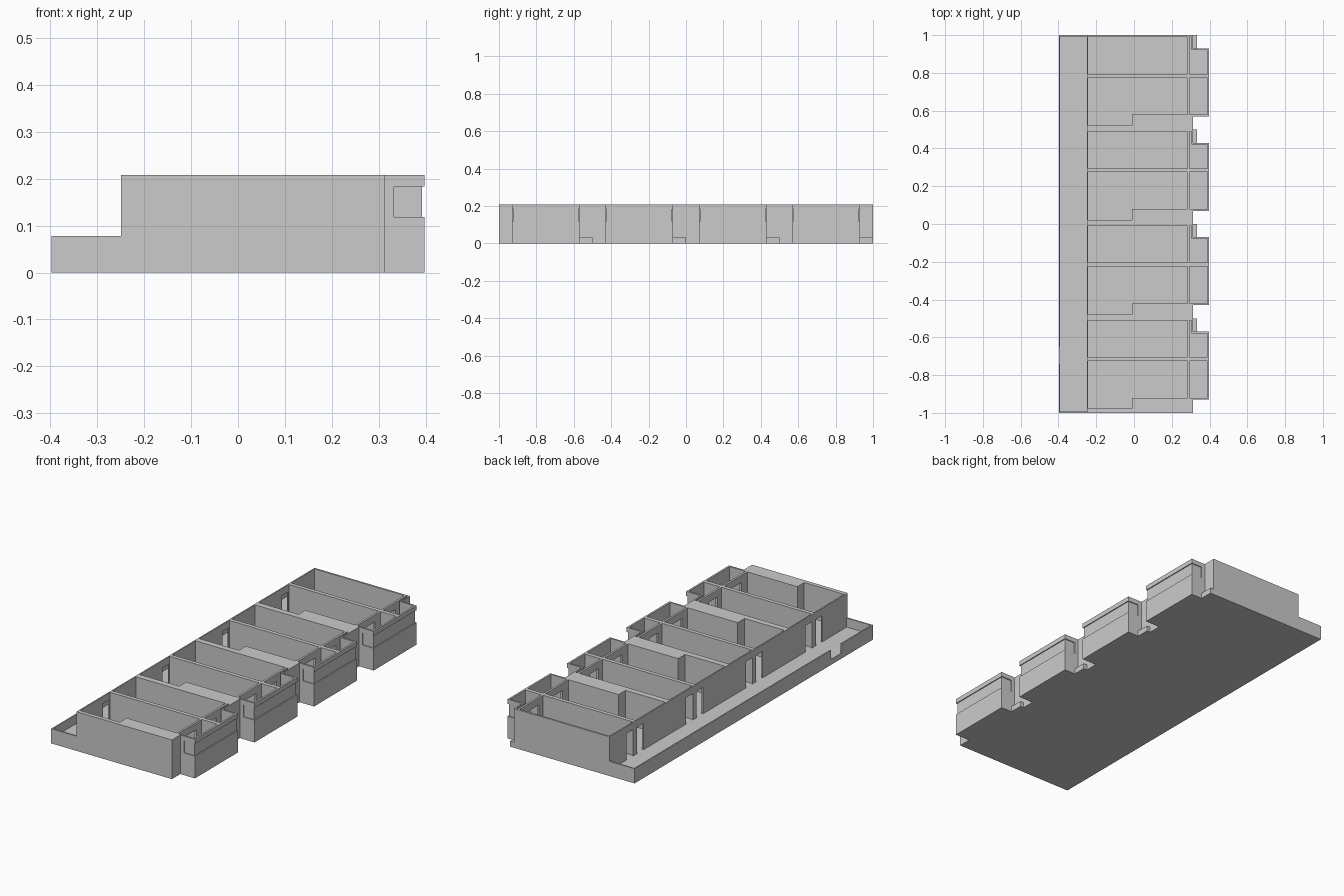
import bpy, bmesh

if "Cube" in bpy.data.objects:
    bpy.data.objects.remove(bpy.data.objects["Cube"])

UNITS = [1.0, 0.5, 0.0, -0.5]      # upper y edge of each dwelling
FLOOR, TOP = 0.03, 0.208
XB = 0.398                         # outer face of the bays


def make_object(name, bm):
    bmesh.ops.recalc_face_normals(bm, faces=bm.faces)
    mesh = bpy.data.meshes.new(name)
    bm.to_mesh(mesh)
    bm.free()
    ob = bpy.data.objects.new(name, mesh)
    bpy.context.collection.objects.link(ob)
    return ob


def prism(bm, outline, z0, z1):
    lower = [bm.verts.new((x, y, z0)) for x, y in outline]
    face = bm.faces.new(lower)
    ext = bmesh.ops.extrude_face_region(bm, geom=[face])
    up = [v for v in ext["geom"] if isinstance(v, bmesh.types.BMVert)]
    bmesh.ops.translate(bm, verts=up, vec=(0, 0, z1 - z0))


def box(bm, x0, x1, y0, y1, z0, z1):
    prism(bm, [(x0, y0), (x1, y0), (x1, y1), (x0, y1)], z0, z1)


def extruded(name, outline, z0, z1):
    bm = bmesh.new()
    prism(bm, outline, z0, z1)
    return make_object(name, bm)


def cut(target, bm, name):
    cutter = make_object(name, bm)
    cutter.hide_render = True
    mod = target.modifiers.new(name, 'BOOLEAN')
    mod.operation = 'DIFFERENCE'
    mod.solver = 'EXACT'
    mod.object = cutter
    bpy.context.view_layer.objects.active = target
    bpy.ops.object.modifier_apply(modifier=name)
    bpy.data.objects.remove(cutter, do_unlink=True)


def footprint(x_left, ledge):
    pts = [(x_left, 1.0)]
    for t in UNITS:
        pts += [(ledge, t), (ledge, t - 0.07), (XB, t - 0.07),
                (XB, t - 0.43), (0.312, t - 0.43)]
        if ledge != 0.312 or t == UNITS[-1]:
            pts.append((0.312, t - 0.5))
    # drop the collinear first point of later units when walls are flush
    if ledge == 0.312:
        pts = [p for p in pts if not (p[0] == ledge and p[1] in UNITS[1:])]
    return pts + [(x_left, -1.0)]


# ground slab with small ledges between bays
extruded("floor_slab", footprint(-0.398, 0.333), 0.0, FLOOR)

# wall block, hollowed out below
walls = extruded("dwelling_walls", footprint(-0.25, 0.312), FLOOR, TOP)

# rooms and bay compartments
bm = bmesh.new()
for t in UNITS:
    box(bm, -0.243, 0.284, t - 0.205, t - 0.01, 0, 0.3)
    prism(bm, [(-0.243, t - 0.226), (-0.243, t - 0.478), (-0.01, t - 0.478),
               (-0.01, t - 0.42), (0.284, t - 0.42), (0.284, t - 0.226)], 0, 0.3)
    prism(bm, [(0.295, t - 0.205), (0.388, t - 0.205), (0.388, t - 0.079),
               (0.305, t - 0.079), (0.305, t - 0.01), (0.295, t - 0.01)], 0, 0.3)
    box(bm, 0.295, 0.388, t - 0.421, t - 0.226, 0, 0.3)
cut(walls, bm, "room_cutter")

# entrance doors on the gallery side, inner doors to the bays
bm = bmesh.new()
for t in UNITS:
    for a, b in ((0.2, 0.145), (0.285, 0.232)):
        box(bm, -0.27, -0.235, t - a, t - b, 0, 0.17)
    for a, b in ((0.17, 0.1), (0.37, 0.27)):
        box(bm, 0.28, 0.3, t - a, t - b, 0, 0.17)
cut(walls, bm, "door_cutter")

# shallow window band wrapped around three sides of each bay
bm = bmesh.new()
for t in UNITS:
    hi, lo, d = t - 0.07, t - 0.43, 0.005
    prism(bm, [(0.333, hi + 0.02), (0.333, hi - d), (XB - d, hi - d),
               (XB - d, lo + d), (0.333, lo + d), (0.333, lo - 0.02),
               (0.45, lo - 0.02), (0.45, hi + 0.02)], 0.118, 0.183)
cut(walls, bm, "window_band_cutter")

# gallery parapet, with one entrance gap
bm = bmesh.new()
xo, xi, xe = -0.398, -0.391, -0.25
prism(bm, [(xe, 1), (xo, 1), (xo, -0.65), (xi, -0.65), (xi, 0.993), (xe, 0.993)],
      FLOOR, 0.078)
prism(bm, [(xe, -1), (xo, -1), (xo, -0.74), (xi, -0.74), (xi, -0.992), (xe, -0.992)],
      FLOOR, 0.078)
make_object("gallery_parapet", bm)
